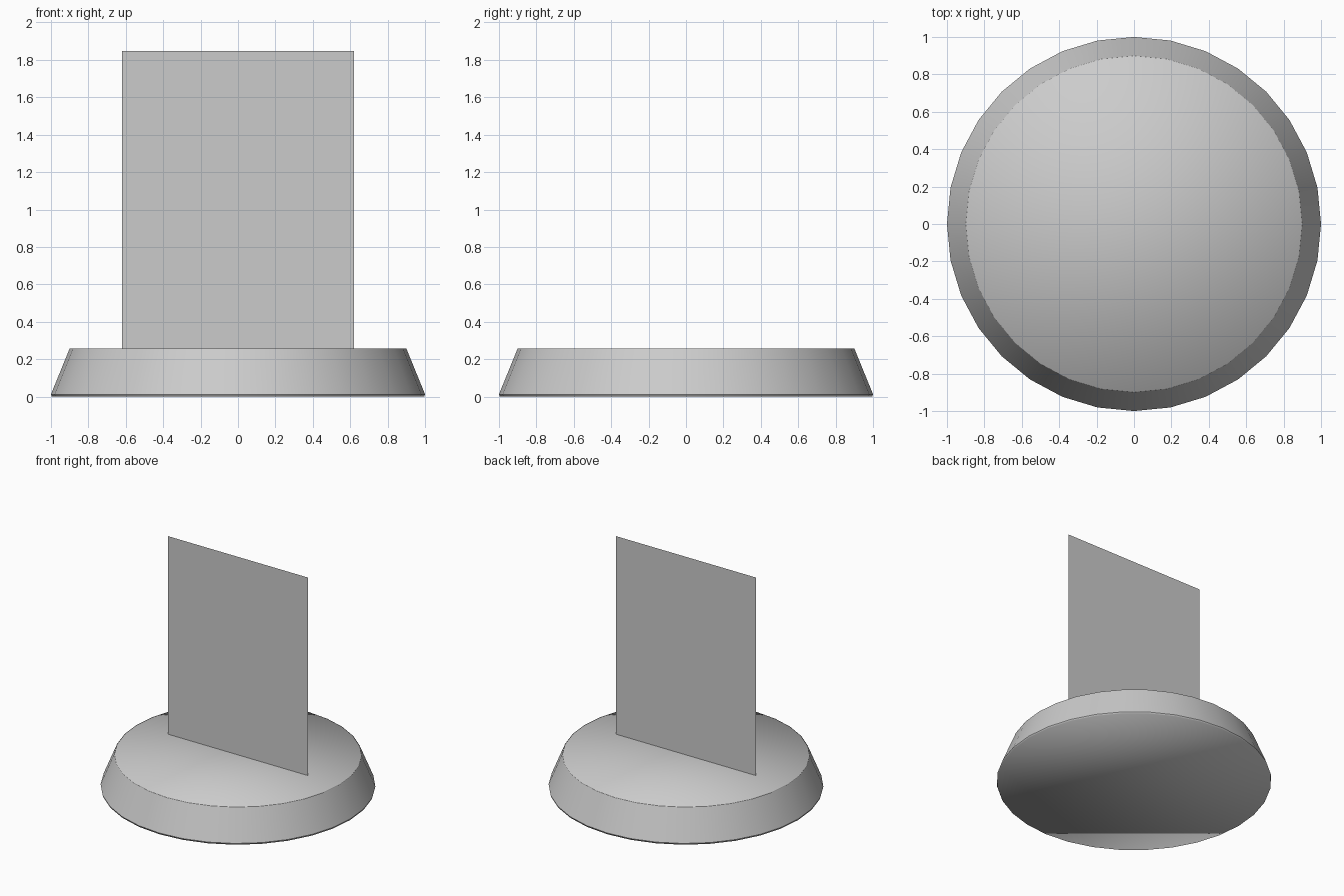
import bpy, math

if "Cube" in bpy.data.objects:
    bpy.data.objects.remove(bpy.data.objects["Cube"])

SIDES = 32


def make_object(name, verts, faces, smooth):
    mesh = bpy.data.meshes.new(name)
    mesh.from_pydata(verts, [], faces)
    mesh.polygons.foreach_set("use_smooth", [smooth] * len(faces))
    mesh.update()
    obj = bpy.data.objects.new(name, mesh)
    bpy.context.collection.objects.link(obj)
    return obj


def lathe(name, profile, cap=False):
    """Spin (radius, z) points into a shell; cap closes the last ring."""
    verts = [(r * math.cos(a), r * math.sin(a), z)
             for r, z in profile
             for a in (2 * math.pi * i / SIDES for i in range(SIDES))]
    faces = []
    for k in range(len(profile) - 1):
        lo, hi = k * SIDES, (k + 1) * SIDES
        for i in range(SIDES):
            j = (i + 1) % SIDES
            faces.append((lo + i, lo + j, hi + j, hi + i))
    if cap:
        first = (len(profile) - 1) * SIDES
        faces.append(tuple(range(first, first + SIDES)))
    if profile[-1][1] < profile[0][1]:      # profile runs down: turn faces outward
        faces = [f[::-1] for f in faces]
    return make_object(name, verts, faces, True)


# Base wall: tapered ring
lathe("base_wall", [(1.0, 0.012), (0.9, 0.257)])

# Base top: flat disc with a tiny skirt for soft rounded shading
lathe("base_top", [(0.900, 0.2536), (0.898, 0.257)], cap=True)

# Base underside: flat disc with a thin lip meeting the wall
lathe("base_underside", [(1.0, 0.012), (0.996, 0.0)], cap=True)

# Upright panel: single thin sheet standing across the base
W, Z0, Z1 = 0.62, 0.257, 1.847
make_object("upright_panel",
            [(-W, 0, Z0), (W, 0, Z0), (W, 0, Z1), (-W, 0, Z1)],
            [(0, 1, 2, 3)], False)
